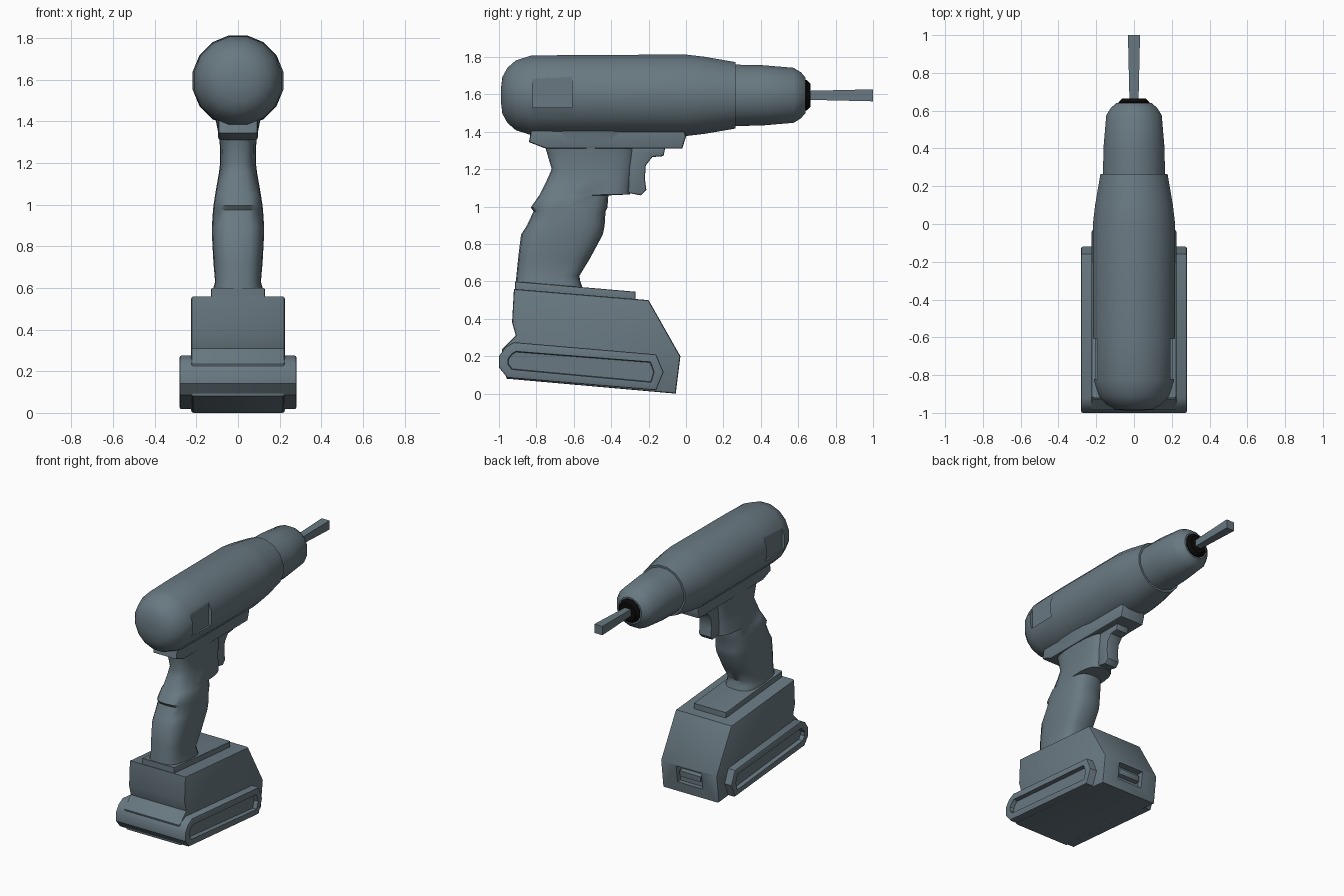
import bpy, bmesh, math

if "Cube" in bpy.data.objects:
    bpy.data.objects.remove(bpy.data.objects["Cube"])

AXIS = 1.595  # height of the motor axis


def material(name, rgb):
    m = bpy.data.materials.new(name)
    m.diffuse_color = (*rgb, 1)
    m.use_nodes = True
    m.node_tree.nodes["Principled BSDF"].inputs["Base Color"].default_value = m.diffuse_color
    return m


GREY = material("blue_grey", (0.14, 0.19, 0.22))
BLACK = material("black", (0.003, 0.003, 0.003))


def finish(name, bm, mat=GREY, angle=35):
    bmesh.ops.recalc_face_normals(bm, faces=bm.faces[:])
    me = bpy.data.meshes.new(name)
    bm.to_mesh(me)
    bm.free()
    me.materials.append(mat)
    ob = bpy.data.objects.new(name, me)
    bpy.context.collection.objects.link(ob)
    smooth(ob, angle)
    return ob


def smooth(ob, angle):
    bpy.ops.object.select_all(action='DESELECT')
    bpy.context.view_layer.objects.active = ob
    ob.select_set(True)
    bpy.ops.object.shade_smooth_by_angle(angle=math.radians(angle))


def loft(name, rings, mat=GREY, angle=35):
    bm = bmesh.new()
    loops = [[bm.verts.new(p) for p in r] for r in rings]
    n = len(loops[0])
    for a, b in zip(loops, loops[1:]):
        for i in range(n):
            j = (i + 1) % n
            bm.faces.new((a[i], a[j], b[j], b[i]))
    bm.faces.new(loops[0])
    bm.faces.new(loops[-1])
    return finish(name, bm, mat, angle)


def lathe(name, profile, mat=GREY, sides=16, angle=40):
    """Profile of (y, radius) spun around the motor axis."""
    rings = []
    for y, r in profile:
        a = [2 * math.pi * (i + 0.5) / sides for i in range(sides)]
        rings.append([(r * math.cos(t), y, AXIS + r * math.sin(t)) for t in a])
    return loft(name, rings, mat, angle)


def prism(name, pts, hw, bevel=0.0, groove=None, angle=35):
    """Side outline of (y, z) extruded to x = -hw..hw, optional grooves in both sides."""
    bm = bmesh.new()
    left = [bm.verts.new((-hw, y, z)) for y, z in pts]
    right = [bm.verts.new((hw, y, z)) for y, z in pts]
    ends = [bm.faces.new(left), bm.faces.new(right)]
    for i in range(len(pts)):
        j = (i + 1) % len(pts)
        bm.faces.new((left[i], left[j], right[j], right[i]))
    bmesh.ops.recalc_face_normals(bm, faces=bm.faces[:])
    if groove:
        for f in ends:
            bmesh.ops.inset_region(bm, faces=[f], thickness=groove[0])
            bmesh.ops.inset_region(bm, faces=[f], thickness=0.004, depth=-groove[1])
    if bevel:
        edges = [e for e in bm.edges if abs(e.verts[0].co.x - e.verts[1].co.x) < 1e-5
                 and abs(abs(e.verts[0].co.x) - hw) < 1e-5
                 and any(abs(f.normal.x) < 0.1 for f in e.link_faces)]
        bmesh.ops.bevel(bm, geom=edges, offset=bevel, segments=2, profile=0.5, affect='EDGES')
    return finish(name, bm, GREY, angle)


def cut_box(ob, lo, hi, angle=35):
    """Cut a box-shaped recess into an object."""
    bpy.ops.mesh.primitive_cube_add(size=1, location=[(a + b) / 2 for a, b in zip(lo, hi)])
    c = bpy.context.object
    c.scale = [b - a for a, b in zip(lo, hi)]
    c.hide_render = True
    bpy.context.view_layer.update()
    mod = ob.modifiers.new("recess", 'BOOLEAN')
    mod.operation, mod.solver, mod.object = 'DIFFERENCE', 'EXACT', c
    bpy.context.view_layer.objects.active = ob
    bpy.ops.object.modifier_apply(modifier=mod.name)
    bpy.data.objects.remove(c)
    smooth(ob, angle)


# Motor housing with flat recessed panels at the rear sides
body = lathe("motor_housing", [(-0.99, 0.03), (-0.982, 0.10), (-0.955, 0.15), (-0.91, 0.19),
                               (-0.83, 0.216), (-0.6, 0.22), (0, 0.222), (0.1, 0.21), (0.265, 0.181)])
for s in (-1, 1):
    xs = sorted((s * 0.193, s * 0.4))
    cut_box(body, (xs[0], -0.82, 1.53), (xs[1], -0.61, 1.705), 40)

# Chuck, collar and bit
lathe("chuck", [(0.2, 0.168), (0.4, 0.165), (0.575, 0.15), (0.615, 0.125), (0.64, 0.095)])
lathe("chuck_collar", [(0.63, 0.085), (0.645, 0.085), (0.665, 0.065)], BLACK, 12)
loft("drill_bit", [[(sx * w, y, AXIS + sz * w) for sx, sz in ((-1, -1), (1, -1), (1, 1), (-1, 1))]
                   for y, w in ((0.65, 0.024), (1.0, 0.032))])

# Saddle under the housing
prism("housing_saddle", [(-0.84, 1.345), (-0.75, 1.31), (-0.02, 1.31), (0, 1.375),
                         (-0.02, 1.45), (-0.82, 1.45)], 0.095, 0.012)

# Handle: rounded cross-sections of (z, back y, front y, half width)
sections = [(0.53, -0.915, -0.54, 0.125), (0.60, -0.91, -0.565, 0.118), (0.63, -0.907, -0.57, 0.11),
            (0.72, -0.898, -0.515, 0.118), (0.85, -0.882, -0.445, 0.125), (0.90, -0.85, -0.435, 0.125),
            (0.975, -0.815, -0.43, 0.12), (0.995, -0.83, -0.42, 0.118), (1.06, -0.785, -0.415, 0.108),
            (1.065, -0.782, -0.30, 0.107), (1.15, -0.74, -0.29, 0.092), (1.20, -0.718, -0.285, 0.086),
            (1.31, -0.75, -0.27, 0.088), (1.42, -0.76, -0.26, 0.11)]
rings = []
for z, yb, yf, hw in sections:
    ring = []
    for i in range(20):
        t = 2 * math.pi * i / 20
        c, s = math.cos(t), math.sin(t)
        c = math.copysign(abs(c) ** 0.65, c)
        s = math.copysign(abs(s) ** 0.65, s)
        ring.append((hw * c, (yb + yf) / 2 + (yf - yb) / 2 * s, z))
    rings.append(ring)
loft("handle", rings, angle=40)

# Trigger
prism("trigger", [(-0.32, 1.32), (-0.11, 1.32), (-0.12, 1.27), (-0.18, 1.265), (-0.215, 1.22),
                  (-0.22, 1.15), (-0.212, 1.09), (-0.24, 1.06), (-0.32, 1.075)], 0.05, 0.01)

# Battery block, top plate and side rails
battery = prism("battery", [(-0.92, 0.56), (-0.2, 0.50), (-0.03, 0.2), (-0.055, 0.0), (-0.96, 0.08),
                            (-0.985, 0.235), (-0.91, 0.31), (-0.93, 0.38)], 0.225, 0.012)
cut_box(battery, (-0.1, -0.08, 0.07), (0.1, 0.1, 0.19))
prism("battery_top_plate", [(-0.915, 0.60), (-0.27, 0.545), (-0.27, 0.49), (-0.915, 0.54)], 0.13, 0.008)
prism("battery_rails", [(-0.92, 0.275), (-0.16, 0.21), (-0.12, 0.115), (-0.16, 0.018), (-0.955, 0.085),
                        (-1.0, 0.14), (-1.0, 0.20), (-0.965, 0.25)], 0.28, 0.008, groove=(0.05, 0.03))

# Battery release latch
prism("battery_latch", [(-0.085, 0.16), (-0.045, 0.155), (-0.048, 0.115), (-0.085, 0.11)], 0.085, 0.005)
